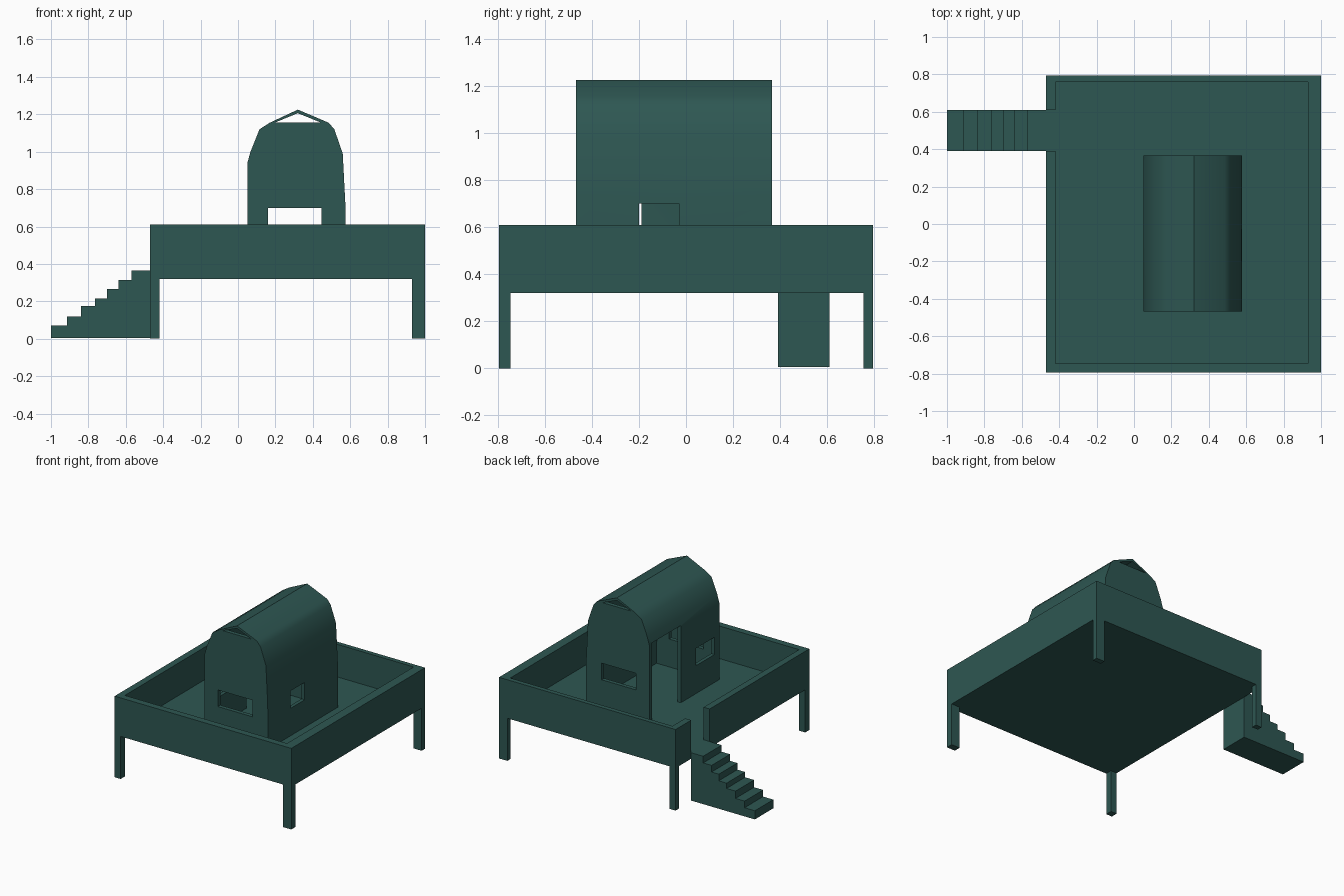
import bpy
import bmesh
import math

old = bpy.data.objects.get("Cube")
if old:
    bpy.data.objects.remove(old, do_unlink=True)

teal = bpy.data.materials.new("dark teal")
teal.use_nodes = True
COLOUR = (0.027, 0.095, 0.085, 1)
teal.diffuse_color = COLOUR
teal.node_tree.nodes["Principled BSDF"].inputs["Base Color"].default_value = COLOUR


def prism(name, profile, y0, y1):
    """Solid made by sweeping an x-z outline from y0 to y1."""
    bm = bmesh.new()
    face = bm.faces.new([bm.verts.new((x, y0, z)) for x, z in profile])
    swept = bmesh.ops.extrude_face_region(bm, geom=[face])["geom"]
    moved = [v for v in swept if isinstance(v, bmesh.types.BMVert)]
    bmesh.ops.translate(bm, verts=moved, vec=(0, y1 - y0, 0))
    bmesh.ops.recalc_face_normals(bm, faces=bm.faces)
    mesh = bpy.data.meshes.new(name)
    bm.to_mesh(mesh)
    bm.free()
    mesh.materials.append(teal)
    obj = bpy.data.objects.new(name, mesh)
    bpy.context.collection.objects.link(obj)
    return obj


def box(name, x0, x1, y0, y1, z0, z1):
    return prism(name, [(x0, z0), (x1, z0), (x1, z1), (x0, z1)], y0, y1)


def cut(obj, cutter):
    """Subtract the cutter from the object and discard it."""
    cutter.hide_render = True
    mod = obj.modifiers.new("cut", 'BOOLEAN')
    mod.operation = 'DIFFERENCE'
    mod.solver = 'EXACT'
    mod.object = cutter
    bpy.ops.object.select_all(action='DESELECT')
    bpy.context.view_layer.objects.active = obj
    obj.select_set(True)
    bpy.ops.object.modifier_apply(modifier=mod.name)
    bpy.data.objects.remove(cutter, do_unlink=True)


LEFT, RIGHT, SIDE = -0.47, 1.0, 0.795
UNDER, FLOOR, RIM = 0.32, 0.365, 0.61

# Raised deck with parapet and entrance gap
deck = box("deck", LEFT, RIGHT, -SIDE, SIDE, UNDER, RIM)
cut(deck, box("deck_hollow", -0.42, 0.93, -0.745, 0.76, FLOOR, 0.8))
cut(deck, box("entrance_gap", -0.6, -0.4, 0.39, 0.61, FLOOR, 0.8))

# Corner legs
for side, x0, x1 in (("right", LEFT, -0.42), ("left", 0.93, RIGHT)):
    for end, y0, y1 in (("front", -SIDE, -0.745), ("back", 0.755, SIDE)):
        box(f"{end}_{side}_leg", x0, x1, y0, y1, 0, UNDER)

# Solid staircase
outline = [(LEFT, 0.005), (-1.0, 0.005)]
treads = [(-1.0, 0.07), (-0.915, 0.12), (-0.84, 0.175), (-0.765, 0.215),
          (-0.70, 0.265), (-0.64, 0.315), (-0.57, FLOOR)]
ends = [t[0] for t in treads[1:]] + [LEFT]
for (x, z), x_end in zip(treads, ends):
    outline += [(x, z), (x_end, z)]
box_free_outline = list(dict.fromkeys(outline))
prism("stairs", box_free_outline, 0.39, 0.61)

# Arched hut: outer shell, then hollow inside
arch = [(0.05, 0.36), (0.05, 0.94), (0.067, 1.0), (0.115, 1.12), (0.17, 1.155),
        (0.32, 1.225), (0.485, 1.155), (0.515, 1.12), (0.56, 0.99),
        (0.575, 0.70), (0.578, 0.36)]
FRONT, BACK = -0.468, 0.365
hut = prism("hut", arch, FRONT, BACK)
inner = [(0.315 + (x - 0.315) * 0.9, 0.3 + (z - 0.3) * 0.978) for x, z in arch]
inner[0] = (inner[0][0], 0.3)
inner[-1] = (inner[-1][0], 0.3)
cut(hut, prism("hut_hollow", inner, FRONT + 0.03, BACK - 0.03))

# Gable vents and end windows pass through both end walls
cut(hut, prism("gable_vent", [(0.2, 1.157), (0.44, 1.157), (0.32, 1.206)], -0.6, 0.5))
cut(hut, box("end_windows", 0.16, 0.447, -0.6, 0.5, 0.575, 0.70))

# Side windows and doorway
cut(hut, box("left_window", 0.5, 0.7, -0.2, -0.03, 0.57, 0.70))
cut(hut, box("right_window", -0.05, 0.12, -0.41, -0.19, 0.575, 0.705))
cut(hut, box("doorway", -0.05, 0.12, -0.01, 0.335, 0.3, 0.945))

# Smooth the curved roof, keep corners crisp
bpy.ops.object.select_all(action='DESELECT')
hut.select_set(True)
bpy.context.view_layer.objects.active = hut
bpy.ops.object.shade_smooth_by_angle(angle=math.radians(40))
